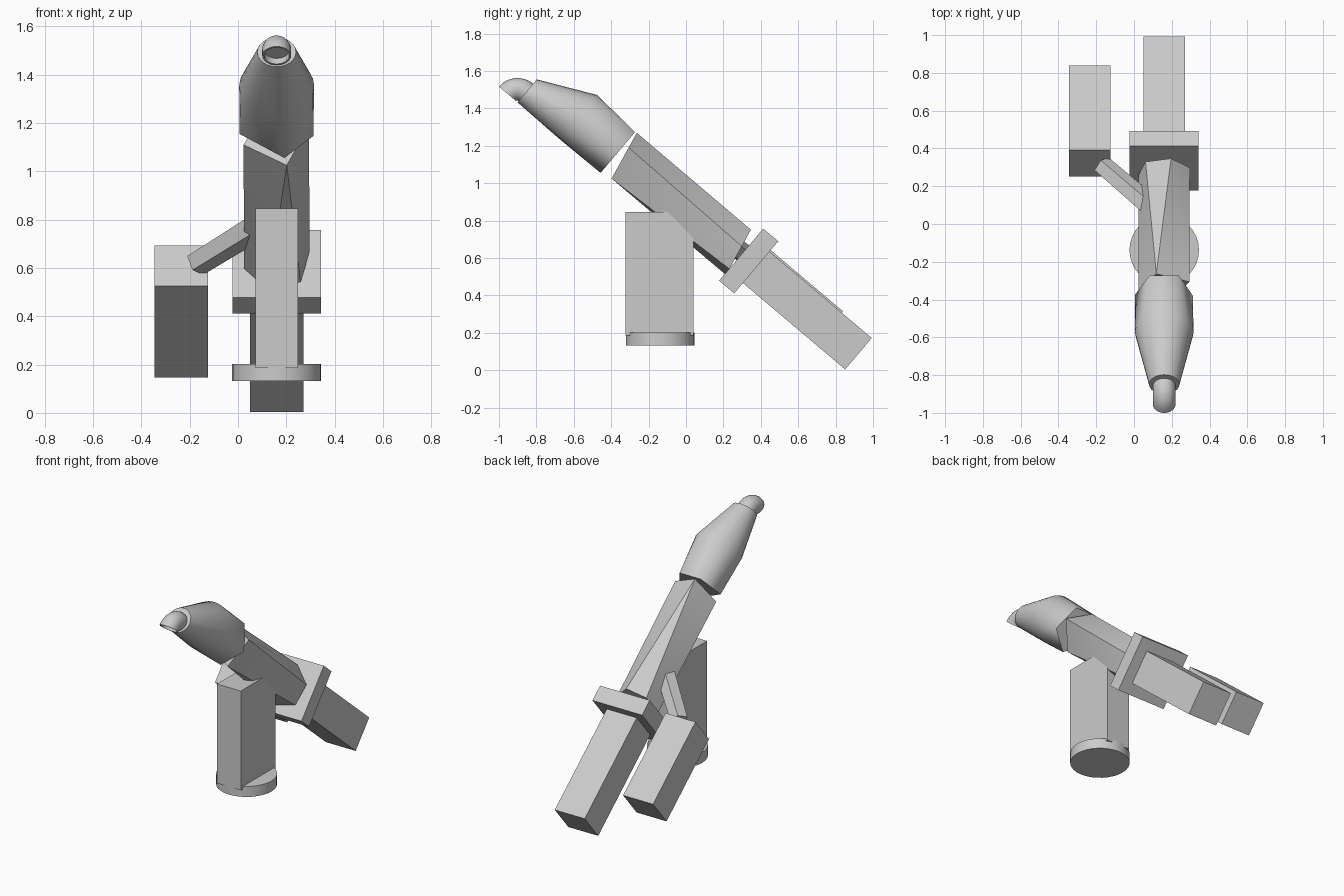
import bpy, bmesh
from math import radians, sin, cos, pi
from mathutils import Matrix, Vector

if "Cube" in bpy.data.objects:
    bpy.data.objects.remove(bpy.data.objects["Cube"], do_unlink=True)

GREY = (0.6, 0.6, 0.6, 1)
mat = bpy.data.materials.new("plain grey")
mat.use_nodes = True
mat.diffuse_color = GREY
mat.node_tree.nodes["Principled BSDF"].inputs["Base Color"].default_value = GREY

# Tilted frame: local z runs up the main axis, origin at the centre of the grip end
AXIS = Matrix.Translation((0.16, 0.922, 0.088)) @ Matrix.Rotation(radians(49.8), 4, "X")


def finish(name, bm, matrix=Matrix(), smooth=30):
    bmesh.ops.recalc_face_normals(bm, faces=bm.faces)
    me = bpy.data.meshes.new(name)
    bm.to_mesh(me)
    bm.free()
    me.materials.append(mat)
    me.shade_smooth()
    me.set_sharp_from_angle(angle=radians(smooth))
    ob = bpy.data.objects.new(name, me)
    bpy.context.collection.objects.link(ob)
    ob.matrix_world = matrix
    return ob


def box(name, size, centre, matrix=Matrix()):
    bm = bmesh.new()
    bmesh.ops.create_cube(bm, size=1)
    bmesh.ops.scale(bm, vec=size, verts=bm.verts)
    bmesh.ops.translate(bm, vec=centre, verts=bm.verts)
    finish(name, bm, matrix)


def ring(r, z, angles, offset=0, lean=0):
    pts = [(r * cos(radians(a)), r * sin(radians(a)) + offset) for a in angles]
    return [Vector((x, y, z + lean * y)) for x, y in pts]


def hull(name, points, matrix=AXIS, smooth=30):
    bm = bmesh.new()
    for p in points:
        bm.verts.new(p)
    bmesh.ops.convex_hull(bm, input=bm.verts)
    bmesh.ops.delete(bm, geom=[v for v in bm.verts if not v.link_faces], context="VERTS")
    bmesh.ops.dissolve_limit(bm, angle_limit=radians(1), verts=bm.verts, edges=bm.edges)
    finish(name, bm, matrix, smooth)


# Grip, guard plate and side grip
box("grip", (0.22, 0.22, 0.73), (0, 0, 0.365), AXIS)
box("guard_plate", (0.365, 0.365, 0.105), (0, 0, 0.768), AXIS)
box("side_grip", (0.22, 0.22, 0.584), (-0.395, 0.01, 0.502), AXIS)

# Shaft: six-sided foot blending to a four-sided top
hull("shaft", ring(0.14, 0.84, range(15, 375, 60), lean=0.2)
     + ring(0.143, 1.64, (20, 107, 197, 287), lean=0.2))

# Head: angular collar growing into a round shoulder, then a slanted cone
circle = range(0, 360, 15)
hull("head", ring(0.155, 1.677, (-12, -78, -172, 120, 60))
     + ring(0.155, 1.96, circle) + ring(0.08, 2.26, circle, -0.07))

# Nozzle: short pipe bending down to an open mouth
bm = bmesh.new()
SIDES, BEND = 24, 8
frames = [(2.15, 0)] + [(2.26, i * pi / 2 / BEND) for i in range(BEND + 1)]
loops = []
for z, a in frames:
    loop = []
    for k in range(SIDES):
        b = 2 * pi * k / SIDES
        d = 0.07 + 0.06 * sin(b)
        loop.append(bm.verts.new((0.06 * cos(b), -0.15 + d * cos(a), z + d * sin(a))))
    loops.append(loop)
for low, high in zip(loops, loops[1:]):
    for k in range(SIDES):
        n = (k + 1) % SIDES
        bm.faces.new((low[k], low[n], high[n], high[k]))
bm.faces.new(loops[0])
mouth = bm.faces.new(loops[-1])
bmesh.ops.recalc_face_normals(bm, faces=bm.faces)
bmesh.ops.inset_region(bm, faces=[mouth], thickness=0.008)
bmesh.ops.translate(bm, vec=(0, 0.03, 0), verts=bmesh.ops.extrude_discrete_faces(
    bm, faces=[mouth])["faces"][0].verts)
finish("nozzle", bm, AXIS)

# Strut joining the side grip to the shaft
start, end = Vector((-0.17, 0.31, 0.62)), Vector((0.08, 0.095, 0.775))
turn = (end - start).to_track_quat("Z", "Y").to_matrix().to_4x4()
length = (end - start).length
hull("strut", ring(0.055, 0, range(0, 360, 72)) + ring(0.06, length, range(0, 360, 72)),
     Matrix.Translation(start) @ turn)

# Post and its round foot
box("post", (0.175, 0.365, 0.66), (0.16, -0.142, 0.515))
bm = bmesh.new()
bmesh.ops.create_cone(bm, cap_ends=True, segments=32, radius1=0.184, radius2=0.184, depth=0.07)
finish("post_foot", bm, Matrix.Translation((0.16, -0.138, 0.167)))
